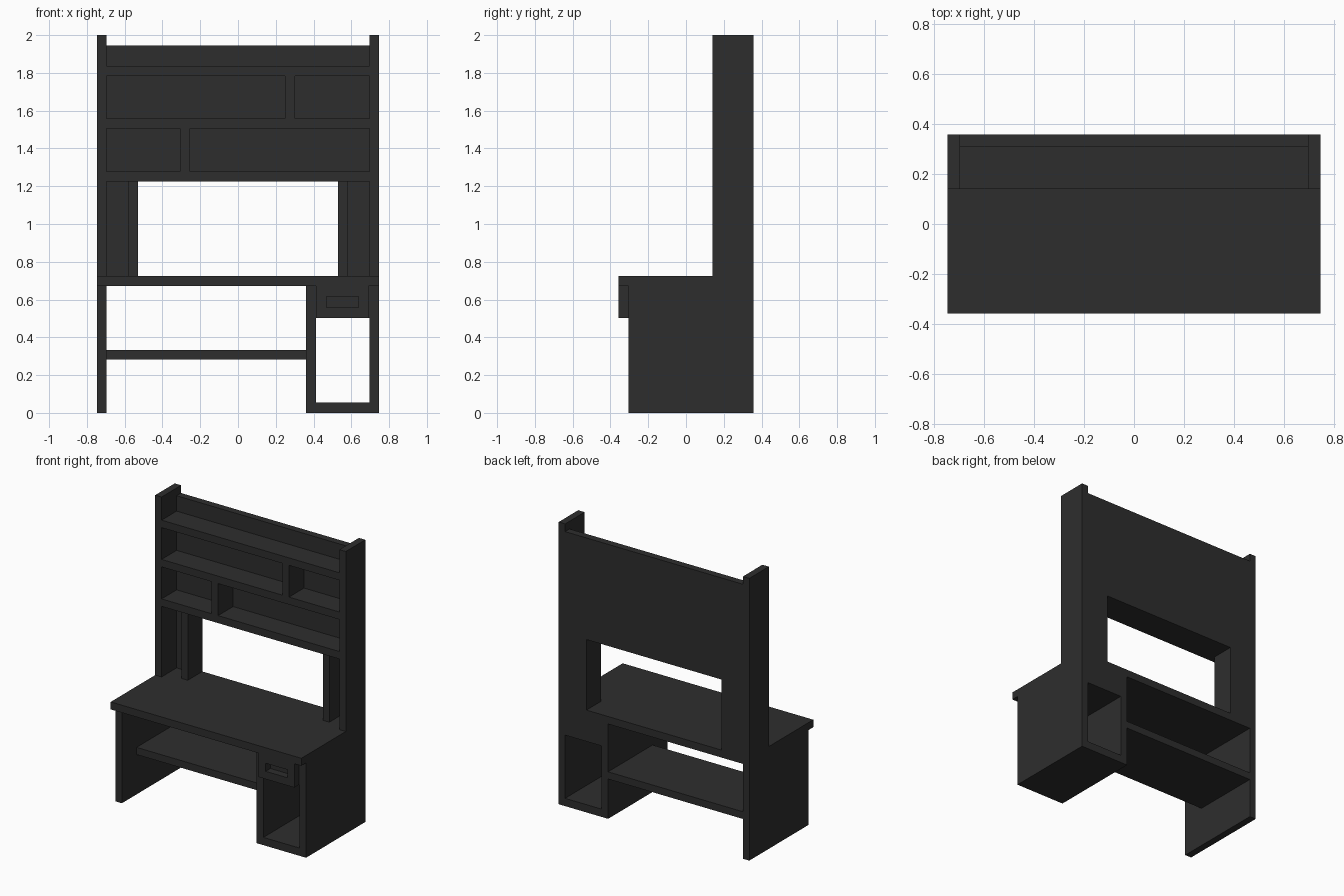
import bpy

if "Cube" in bpy.data.objects:
    bpy.data.objects.remove(bpy.data.objects["Cube"], do_unlink=True)

mat = bpy.data.materials.new("charcoal_black")
mat.use_nodes = True
COLOUR = (0.027, 0.027, 0.027, 1)
mat.diffuse_color = COLOUR
bsdf = next(n for n in mat.node_tree.nodes if n.type == 'BSDF_PRINCIPLED')
bsdf.inputs["Base Color"].default_value = COLOUR
bsdf.inputs["Roughness"].default_value = 0.8


def board(name, x, y, z):
    """Box from (min, max) bounds on each axis."""
    bpy.ops.mesh.primitive_cube_add(size=1)
    ob = bpy.context.object
    ob.name = ob.data.name = name
    for v in ob.data.vertices:
        v.co = [b[0] if c < 0 else b[1] for c, b in zip(v.co, (x, y, z))]
    ob.data.materials.append(mat)
    return ob


def pair(name, x, y, z):
    """The same board on the left (+x) and the right (-x)."""
    board("left_" + name, x, y, z)
    board("right_" + name, (-x[1], -x[0]), y, z)


W, IN = 0.747, 0.697             # outer and inner half width
FRONT, BACK = -0.305, 0.358      # base depth
HUTCH, PANEL = 0.14, 0.308       # hutch front, front of its back panel
UNDER, TOP = 0.672, 0.725        # desktop thickness
FULL = (FRONT, BACK)

# Desk base
board("desktop", (-W, W), (-0.358, BACK), (UNDER, TOP))
pair("base_side", (IN, W), FULL, (0, UNDER))
board("cubby_divider", (0.36, 0.413), FULL, (0, UNDER))
board("cubby_floor", (0.413, IN), FULL, (0, 0.055))
board("foot_shelf", (-IN, 0.36), (-0.14, BACK), (0.282, 0.333))

# Drawer: body, and a front framing the recessed grip
board("drawer_body", (0.413, IN), FULL, (0.503, UNDER))
DF = (-0.358, FRONT)
board("drawer_front_bottom", (0.413, 0.692), DF, (0.503, 0.558))
board("drawer_front_top", (0.413, 0.692), DF, (0.615, UNDER))
board("drawer_front_right", (0.413, 0.468), DF, (0.558, 0.615))
board("drawer_front_left", (0.637, 0.692), DF, (0.558, 0.615))

# Hutch sides, back panel and posts around the opening
pair("hutch_side", (IN, W), (HUTCH, BACK), (TOP, 2.0))
board("hutch_back", (-IN, IN), (PANEL, BACK), (1.225, 1.945))
pair("hutch_back_lower", (0.58, IN), (PANEL, BACK), (TOP, 1.225))
pair("opening_post", (0.53, 0.58), (0.195, BACK), (TOP, 1.225))

# Shelves and their dividers
SH = (HUTCH, PANEL)
for name, z in (("lower_shelf", 1.225), ("middle_shelf", 1.505), ("upper_shelf", 1.783)):
    board(name, (-IN, IN), SH, (z, z + 0.053))
board("lower_shelf_divider", (-0.306, -0.254), SH, (1.278, 1.505))
board("upper_shelf_divider", (0.25, 0.302), SH, (1.558, 1.783))
